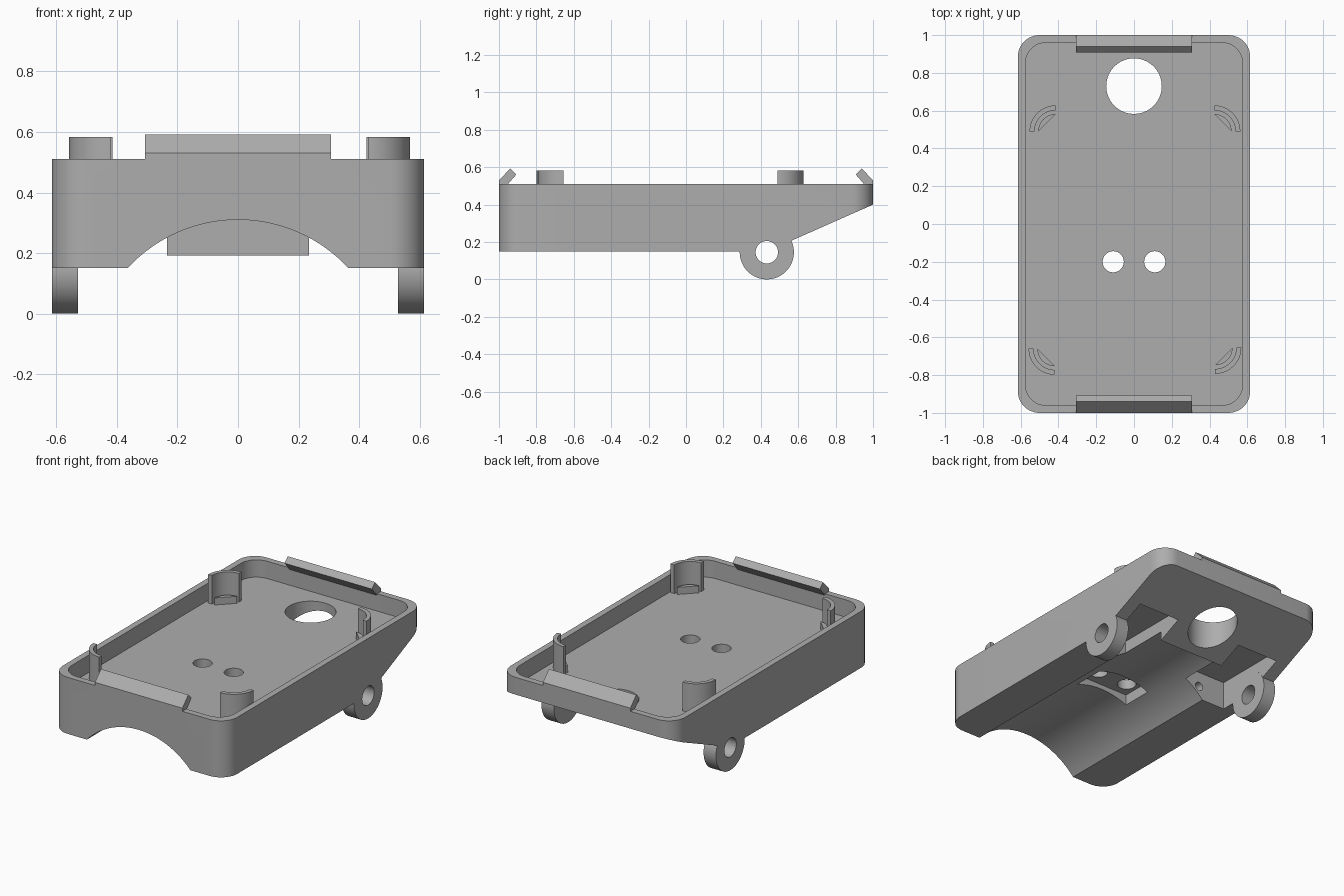
import bpy, bmesh, math
from mathutils import Vector

cube = bpy.data.objects.get("Cube")
if cube:
    bpy.data.objects.remove(cube, do_unlink=True)

grey = bpy.data.materials.new("plain grey")
grey.use_nodes = True
grey.diffuse_color = (0.42, 0.42, 0.42, 1)
grey.node_tree.nodes["Principled BSDF"].inputs["Base Color"].default_value = (0.42, 0.42, 0.42, 1)

FLOOR, RIM, BASE = 0.40, 0.51, 0.15


def prism(name, pts, axis, lo, hi):
    """Extrude a 2D outline along x (outline is y,z), y (x,z) or z (x,y)."""
    place = {"x": lambda a, b, t: (t, a, b),
             "y": lambda a, b, t: (a, t, b),
             "z": lambda a, b, t: (a, b, t)}[axis]
    bm = bmesh.new()
    face = bm.faces.new([bm.verts.new(place(a, b, lo)) for a, b in pts])
    top = bmesh.ops.extrude_face_region(bm, geom=[face])["geom"]
    shift = Vector(place(0, 0, hi - lo))
    bmesh.ops.translate(bm, vec=shift, verts=[v for v in top if isinstance(v, bmesh.types.BMVert)])
    bmesh.ops.recalc_face_normals(bm, faces=bm.faces)
    mesh = bpy.data.meshes.new(name)
    bm.to_mesh(mesh)
    bm.free()
    mesh.materials.append(grey)
    ob = bpy.data.objects.new(name, mesh)
    bpy.context.collection.objects.link(ob)
    return ob


def arc(cx, cy, r, start, end, steps):
    angles = [math.radians(start + (end - start) * i / steps) for i in range(steps + 1)]
    return [(cx + r * math.cos(a), cy + r * math.sin(a)) for a in angles]


def circle(cx, cy, r, steps=64):
    return arc(cx, cy, r, 0, 360, steps)[:-1]


def rect(x0, x1, y0, y1):
    return [(x0, y0), (x1, y0), (x1, y1), (x0, y1)]


def rounded(w, h, r):
    corners = [(w - r, h - r), (r - w, h - r), (r - w, r - h), (w - r, r - h)]
    return [p for i, (x, y) in enumerate(corners) for p in arc(x, y, r, 90 * i, 90 * i + 90, 12)]


def combine(target, tool, operation="DIFFERENCE"):
    tool.hide_render = True
    mod = target.modifiers.new(tool.name, "BOOLEAN")
    mod.operation, mod.object, mod.solver = operation, tool, "EXACT"
    bpy.context.view_layer.objects.active = target
    bpy.ops.object.modifier_apply(modifier=mod.name)
    bpy.data.objects.remove(tool, do_unlink=True)


def smooth(ob):
    bpy.ops.object.select_all(action="DESELECT")
    ob.select_set(True)
    bpy.context.view_layer.objects.active = ob
    bpy.ops.object.shade_smooth_by_angle(angle=math.radians(30))


# Tray body with open top and sloped rear underside
body = prism("tray_body", rounded(0.615, 1, 0.115), "z", BASE, RIM)
combine(body, prism("cavity", rounded(0.575, 0.96, 0.11), "z", FLOOR, 0.7))
combine(body, prism("rear_slope", [(0.39, 0.13), (1.1, 0.444), (1.1, -0.1), (0.39, -0.1)], "x", -1, 1))

# Round channel along the underside
combine(body, prism("channel", circle(0, -0.186, 0.496, 96), "y", -1.1, 0.53))

# Recess and holes in the floor
combine(body, prism("screw_recess", rect(-0.19, 0.19, -0.3, -0.1), "z", 0.1, 0.34))
combine(body, prism("cable_hole", circle(0, 0.73, 0.147), "z", 0, 0.7))

# Rear pockets with pin holes, then hinge lugs
for s in (-1, 1):
    combine(body, prism("screw_hole", circle(s * 0.11, -0.2, 0.056, 40), "z", 0.2, 0.7))
    combine(body, prism("pocket", rect(*sorted((s * 0.235, s * 0.53)), 0.2, 0.69), "z", -0.1, 0.33))
    combine(body, prism("pin_hole", circle(s * 0.34, 0.235, 0.028, 24), "y", 0.06, 0.25))
for s in (-1, 1):
    lug = prism("hinge_lug", circle(0.432, 0.145, 0.145), "x", *sorted((s * 0.528, s * 0.615)))
    combine(body, lug, "UNION")
combine(body, prism("axle_hole", circle(0.432, 0.145, 0.06, 48), "x", -1, 1))
smooth(body)

# Slanted clips at both ends
clip = [(1, RIM - 0.01), (1, 0.53), (0.94, 0.592), (0.908, 0.56), (0.96, RIM - 0.01)]
for label, s in (("front", -1), ("rear", 1)):
    prism(label + "_clip", [(s * y, z) for y, z in clip], "x", -0.308, 0.308)

# Corner posts: a tall curved wall and a low support inside it
for i, (x, y) in enumerate([(0.425, 0.49), (-0.415, 0.49), (-0.42, -0.66), (0.43, -0.655)]):
    a = 90 * i
    wall = arc(x, y, 0.138, a, a + 90, 16) + arc(x, y, 0.112, a + 90, a, 16)
    smooth(prism("corner_post", wall, "z", FLOOR - 0.01, 0.583))
    smooth(prism("corner_support", arc(x, y, 0.092, a, a + 90, 16), "z", FLOOR - 0.01, 0.445))
